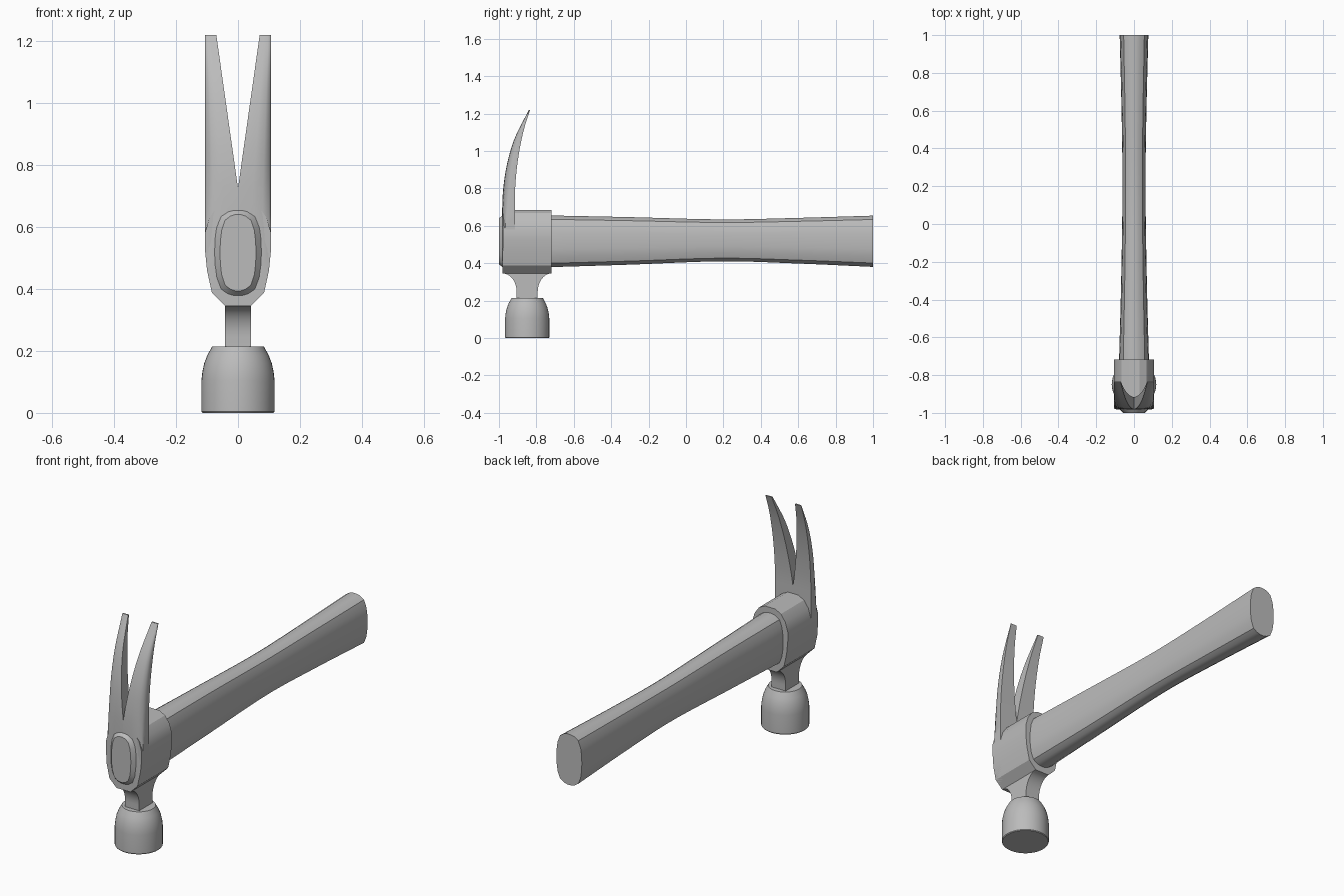
import bpy, bmesh, math
from mathutils import Vector

if "Cube" in bpy.data.objects:
    bpy.data.objects.remove(bpy.data.objects["Cube"])

grey = bpy.data.materials.new("plain grey")
grey.use_nodes = True
grey.diffuse_color = (0.5, 0.5, 0.5, 1)
grey.node_tree.nodes["Principled BSDF"].inputs["Base Color"].default_value = (0.5, 0.5, 0.5, 1)


def loft(name, rings, angle=30):
    """Skin a list of equal-length rings and cap both ends."""
    bm = bmesh.new()
    loops = [[bm.verts.new(p) for p in ring] for ring in rings]
    n = len(loops[0])
    for a, b in zip(loops, loops[1:]):
        for i in range(n):
            j = (i + 1) % n
            bm.faces.new((a[i], a[j], b[j], b[i]))
    bm.faces.new(loops[0])
    bm.faces.new(loops[-1])
    bmesh.ops.remove_doubles(bm, verts=bm.verts, dist=0.0003)
    bmesh.ops.recalc_face_normals(bm, faces=bm.faces)
    mesh = bpy.data.meshes.new(name)
    bm.to_mesh(mesh)
    bm.free()
    obj = bpy.data.objects.new(name, mesh)
    bpy.context.collection.objects.link(obj)
    mesh.materials.append(grey)
    bpy.ops.object.select_all(action="DESELECT")
    obj.select_set(True)
    bpy.context.view_layer.objects.active = obj
    bpy.ops.object.shade_smooth_by_angle(angle=math.radians(angle))
    return obj


def interp(table, t):
    """Smooth curve through (t, value) pairs."""
    for k in range(len(table) - 1):
        (t0, v0), (t1, v1) = table[k], table[k + 1]
        if t <= t1:
            a, b = table[max(k - 1, 0)], table[min(k + 2, len(table) - 1)]
            m0 = (v1 - a[1]) / (t1 - a[0]) * (t1 - t0)
            m1 = (b[1] - v0) / (b[0] - t0) * (t1 - t0)
            s = (t - t0) / (t1 - t0)
            return ((2*s**3 - 3*s*s + 1) * v0 + (s**3 - 2*s*s + s) * m0
                    + (3*s*s - 2*s**3) * v1 + (s**3 - s*s) * m1)
    return table[-1][1]


# Handle: waisted shaft with bowed sides and a narrower domed top and bottom
quarter = [(1, 0), (0.98, 0.3), (0.91, 0.58), (0.72, 0.85), (0.42, 0.96), (0.15, 1)]
oval = (quarter + [(-x, z) for x, z in reversed(quarter[1:])]
        + [(-x, -z) for x, z in quarter] + [(x, -z) for x, z in reversed(quarter[1:])])


def handle_ring(y, half_w, half_h, mid):
    return [(x * half_w, y, mid + z * half_h) for x, z in oval]


shaft = [handle_ring(-1, 0.058, 0.123, 0.517), handle_ring(-0.98, 0.076, 0.139, 0.517)]
for i in range(21):
    y = -0.72 + 1.72 * i / 20
    w = interp([(-0.72, 0.079), (-0.3, 0.068), (0.2, 0.061), (0.6, 0.066), (1, 0.076)], y)
    h = interp([(-0.72, 0.138), (-0.3, 0.127), (0.2, 0.112), (0.6, 0.122), (1, 0.137)], y)
    shaft.append(handle_ring(y, w, h, 0.517 + (0.138 - h) * 0.2))
loft("handle", shaft, 28)

# Head collar: rounded block around the handle
side = [(0.042, 0.345), (0.084, 0.387), (0.1, 0.46), (0.107, 0.53), (0.107, 0.58),
        (0.092, 0.63), (0.066, 0.667), (0.03, 0.685)]
outline = side + [(-x, z) for x, z in reversed(side)]
loft("head_collar", [[(x, y, z) for x, z in outline] for y in (-0.978, -0.718)], 25)

# Claw: two curved prongs that share a solid root
FRONT = [(0.345, -0.98), (0.66, -0.983), (0.79, -0.978), (0.93, -0.957), (1.07, -0.915), (1.22, -0.84)]
BACK = [(0.345, -0.915), (0.66, -0.915), (0.79, -0.914), (0.95, -0.899), (1.11, -0.868), (1.22, -0.833)]
V_START, V_TOP = 0.725, 1.22


def claw_ring(z, sign):
    front, back = interp(FRONT, z), interp(BACK, z)
    inner = max(0, (z - V_START) / (V_TOP - V_START)) * 0.07
    outer = 0.107
    if z < 0.53:
        outer = interp(sorted((b, a) for a, b in side[:4]), z)
    width, depth = outer - inner, back - front
    # The outer front edge rounds off progressively above the root
    r = min(1, max(0, (z - 0.45) / 0.35))
    points = [(inner, front), (inner + 0.45 * width, front + 0.03 * r * depth),
              (inner + 0.75 * width, front + 0.14 * r * depth),
              (inner + 0.93 * width, front + 0.33 * r * depth),
              (outer, front + 0.6 * r * depth), (outer, back), (inner, back)]
    return [(sign * x, y, z) for x, y in points]


levels = [0.345, 0.387, 0.46, 0.53, 0.6, 0.66, V_START]
levels += [V_START + (V_TOP - V_START) * i / 12 for i in range(1, 13)]
for label, sign in (("left", 1), ("right", -1)):
    loft(label + "_claw", [claw_ring(z, sign) for z in levels], 35)

# Neck: flat-sided stem, scooped at front and back
CENTRE = -0.849
neck = []
for i in range(11):
    a = math.pi / 2 * i / 10
    d, z = 0.13 - 0.074 * math.sin(a), 0.245 + 0.1 * math.cos(a)
    neck.append([(x, CENTRE + y, z) for x, y in
                 ((-0.042, -d), (0.042, -d), (0.042, d), (-0.042, d))])
neck.append([(x, y, 0.2) for x, y, z in neck[-1]])
loft("neck", neck, 30)

# Striking face: turned barrel with a rounded shoulder
barrel = [(0.115, 0), (0.118, 0.004), (0.118, 0.105), (0.115, 0.132), (0.109, 0.16),
          (0.099, 0.186), (0.083, 0.215)]
loft("striking_face",
     [[(r * math.cos(math.tau * k / 40), CENTRE + r * math.sin(math.tau * k / 40), z)
       for k in range(40)] for r, z in barrel], 32)
